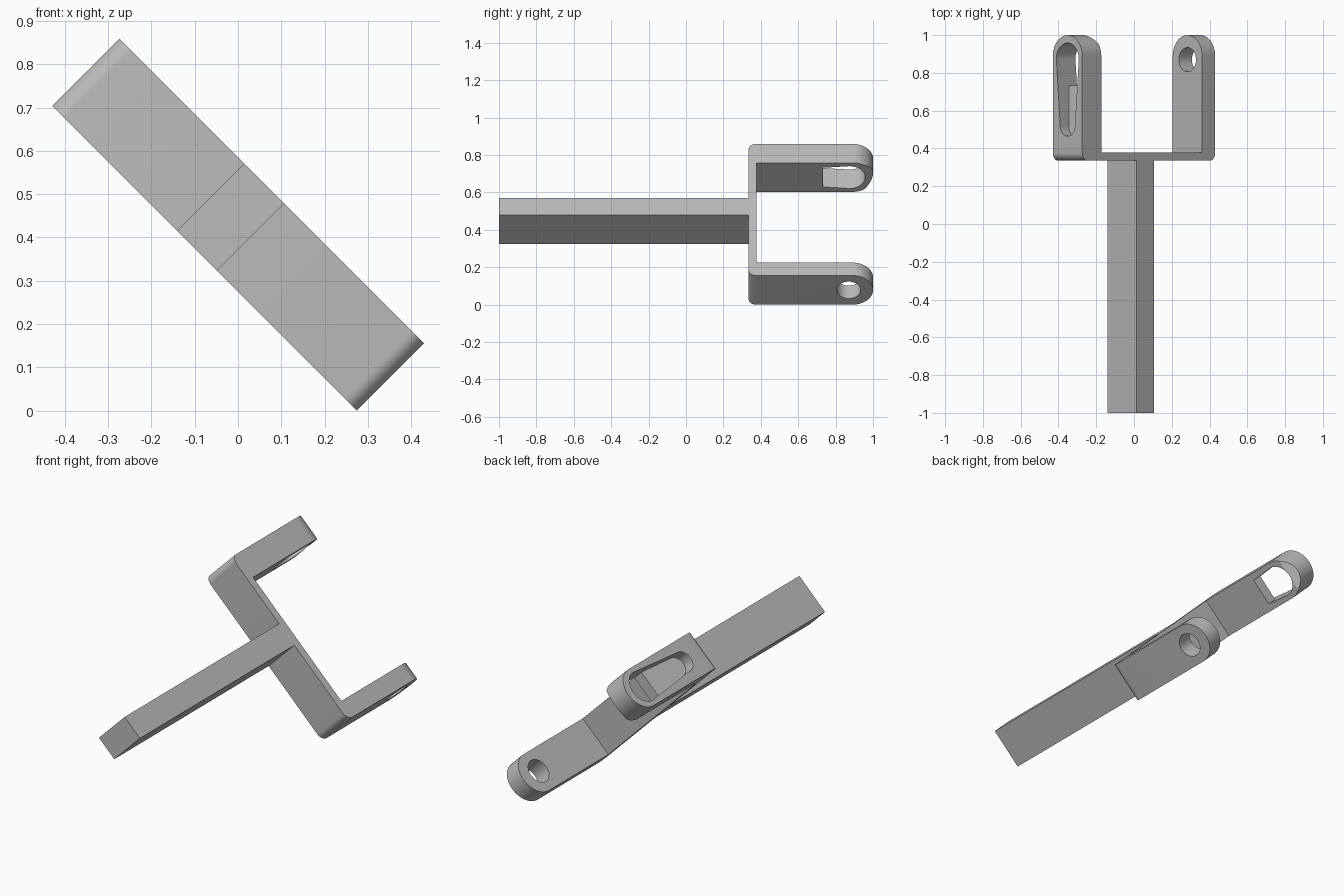
import bpy, bmesh, math
from mathutils import Matrix

cube = bpy.data.objects.get("Cube")
if cube:
    bpy.data.objects.remove(cube, do_unlink=True)

HALF = 0.11      # half width of the bar
END = 0.4975     # half span of the fork
TILT = math.radians(45)


def arc(cx, cy, r, start, end, steps):
    """Points on an arc, angles in degrees."""
    angles = [math.radians(start + (end - start) * i / steps) for i in range(steps + 1)]
    return [(cx + r * math.cos(a), cy + r * math.sin(a)) for a in angles]


def prism(name, outline, low, high, across=False):
    """Extrude an outline along z, or along x when across is set."""
    def place(a, b, h):
        return (h, b, a) if across else (a, b, h)
    bm = bmesh.new()
    bottom = [bm.verts.new(place(a, b, low)) for a, b in outline]
    face = bm.faces.new(bottom)
    top = bmesh.ops.extrude_face_region(bm, geom=[face])["geom"]
    for v in top:
        if isinstance(v, bmesh.types.BMVert):
            v.co["xyz".index("x" if across else "z")] = high
    bmesh.ops.recalc_face_normals(bm, faces=bm.faces)
    mesh = bpy.data.meshes.new(name)
    bm.to_mesh(mesh)
    bm.free()
    obj = bpy.data.objects.new(name, mesh)
    bpy.context.collection.objects.link(obj)
    return obj


def combine(target, tool, operation):
    """Apply a boolean and discard the tool."""
    mod = target.modifiers.new("cut", "BOOLEAN")
    mod.operation, mod.object, mod.solver = operation, tool, "EXACT"
    bpy.context.view_layer.objects.active = target
    bpy.ops.object.modifier_apply(modifier=mod.name)
    bpy.data.objects.remove(tool, do_unlink=True)


# Fork profile: stem, crossbar with rounded corners, two arms
R = 0.04
BACK, INNER = 0.335, 0.378
profile = [(-0.09, BACK), (-0.09, -1), (0.041, -1), (0.041, BACK)]
profile += arc(END - R, BACK + R, R, -90, 0, 8)
profile += [(END, 1), (0.4, 1), (0.4, INNER), (-0.355, INNER),
            (-0.355, 0.955), (-0.385, 1), (-END, 1)]
profile += arc(-END + R, BACK + R, R, 180, 270, 8)
fork = prism("fork_bracket", profile, -HALF, HALF)

# Round the arm tips
tip = [(-HALF - 0.1, -1.2), (HALF + 0.1, -1.2), (HALF + 0.1, 0.6), (HALF, 0.6)]
tip = [(-0.3, -1.2), (0.3, -1.2), (0.3, 0.6), (HALF, 0.6)]
tip += arc(0, 1 - HALF, HALF, 0, 180, 32) + [(-HALF, 0.6), (-0.3, 0.6)]
combine(fork, prism("tip_cutter", tip, -0.7, 0.7, True), "INTERSECT")

# Round pin hole in the lower arm
hole = arc(0, 0.87, 0.064, 0, 360, 40)[:-1]
combine(fork, prism("hole_cutter", hole, 0.3, 0.6, True), "DIFFERENCE")

# Tapered slot in the upper arm, open through beyond a sloped floor
slot = arc(0, 0.874, 0.084, 0, 180, 24) + arc(0, 0.52, 0.055, 180, 360, 24)
slot_cutter = prism("slot_cutter", slot, -0.6, -0.3, True)
floor = [(-END + 0.055, 0.4), (-END + 0.082, 0.732), (-0.2, 0.732), (-0.2, 0.4)]
combine(slot_cutter, prism("floor_cutter", floor, -0.2, 0.2), "DIFFERENCE")
combine(fork, slot_cutter, "DIFFERENCE")

# Tilt the bracket and stand it on the ground
lift = (END + HALF) * math.sin(TILT)
fork.data.transform(Matrix.Translation((0, 0, lift)) @ Matrix.Rotation(TILT, 4, "Y"))

# Plain grey finish
grey = bpy.data.materials.new("plain_grey")
grey.use_nodes = True
colour = (0.5, 0.5, 0.5, 1)
grey.diffuse_color = colour
grey.node_tree.nodes["Principled BSDF"].inputs["Base Color"].default_value = colour
fork.data.materials.clear()
fork.data.materials.append(grey)
for poly in fork.data.polygons:
    poly.material_index = 0

bpy.ops.object.select_all(action="DESELECT")
fork.select_set(True)
bpy.context.view_layer.objects.active = fork
bpy.ops.object.shade_smooth_by_angle(angle=math.radians(30))
